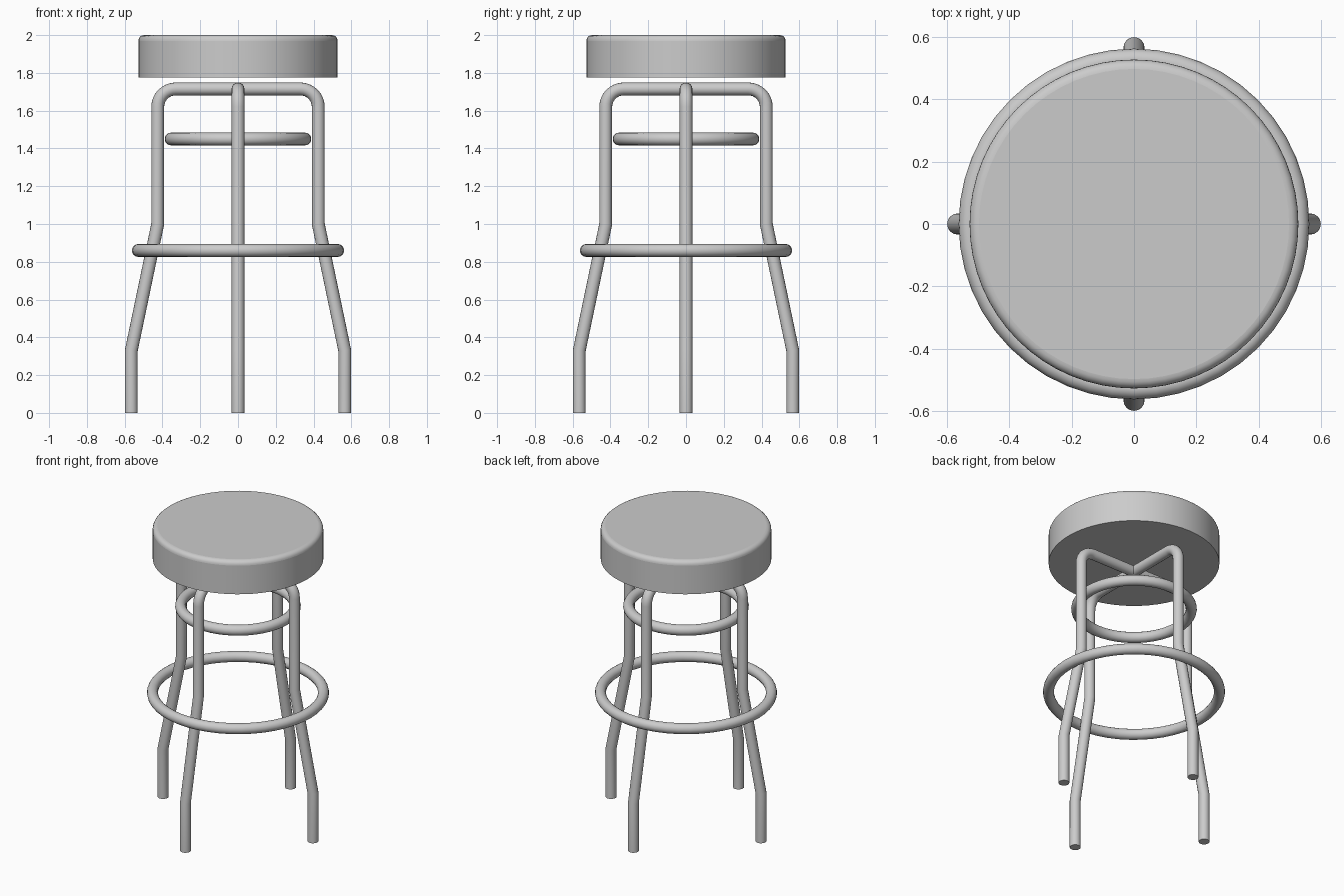
import bpy
from math import sin, cos, pi, radians

cube = bpy.data.objects.get("Cube")
if cube:
    bpy.data.objects.remove(cube, do_unlink=True)

TUBE = 0.034

grey = bpy.data.materials.new("plain grey")
grey.use_nodes = True
colour = (0.6, 0.6, 0.6, 1)
grey.diffuse_color = colour
grey.node_tree.nodes["Principled BSDF"].inputs["Base Color"].default_value = colour


def finish(obj, name):
    obj.name = name
    obj.data.materials.clear()
    obj.data.materials.append(grey)
    bpy.ops.object.select_all(action="DESELECT")
    obj.select_set(True)
    bpy.context.view_layer.objects.active = obj
    bpy.ops.object.shade_smooth_by_angle(angle=radians(40))


def ring(name, radius, z):
    bpy.ops.mesh.primitive_torus_add(major_radius=radius, minor_radius=TUBE,
                                     major_segments=48, minor_segments=16,
                                     location=(0, 0, z))
    finish(bpy.context.object, name)


def leg(name, angle):
    # Side profile as (distance from centre, height)
    bend = 0.095
    path = [(0, 1.715)]
    for i in range(9):
        a = pi / 2 * (1 - i / 8)
        path.append((0.33 + bend * cos(a), 1.62 + bend * sin(a)))
    path += [(0.425, 1.0), (0.565, 0.33), (0.565, 0)]

    curve = bpy.data.curves.new(name, "CURVE")
    curve.dimensions = "3D"
    curve.bevel_depth = TUBE
    curve.bevel_resolution = 6
    curve.use_fill_caps = True
    spline = curve.splines.new("POLY")
    spline.points.add(len(path) - 1)
    for point, (r, z) in zip(spline.points, path):
        point.co = (r * cos(angle), r * sin(angle), z, 1)
    obj = bpy.data.objects.new(name, curve)
    bpy.context.collection.objects.link(obj)
    bpy.ops.object.select_all(action="DESELECT")
    obj.select_set(True)
    bpy.context.view_layer.objects.active = obj
    bpy.ops.object.convert(target="MESH")
    finish(bpy.context.object, name)


# Round seat with a softened top rim
bpy.ops.mesh.primitive_cylinder_add(vertices=64, radius=0.527, depth=0.225,
                                    location=(0, 0, 1.8875))
seat = bpy.context.object
top = seat.data.attributes.new("bevel_weight_edge", "FLOAT", "EDGE")
for edge in seat.data.edges:
    if all(seat.data.vertices[v].co.z > 0 for v in edge.vertices):
        top.data[edge.index].value = 1
bevel = seat.modifiers.new("top_rim", "BEVEL")
bevel.limit_method = "WEIGHT"
bevel.width = 0.03
bevel.segments = 5
finish(seat, "seat")

# Four bent tube legs meeting under the seat
for i, side in enumerate(("left", "back", "right", "front")):
    leg(side + "_leg", i * pi / 2)

# Inner brace ring and outer foot ring
ring("brace_ring", 0.354, 1.45)
ring("foot_ring", 0.528, 0.86)
